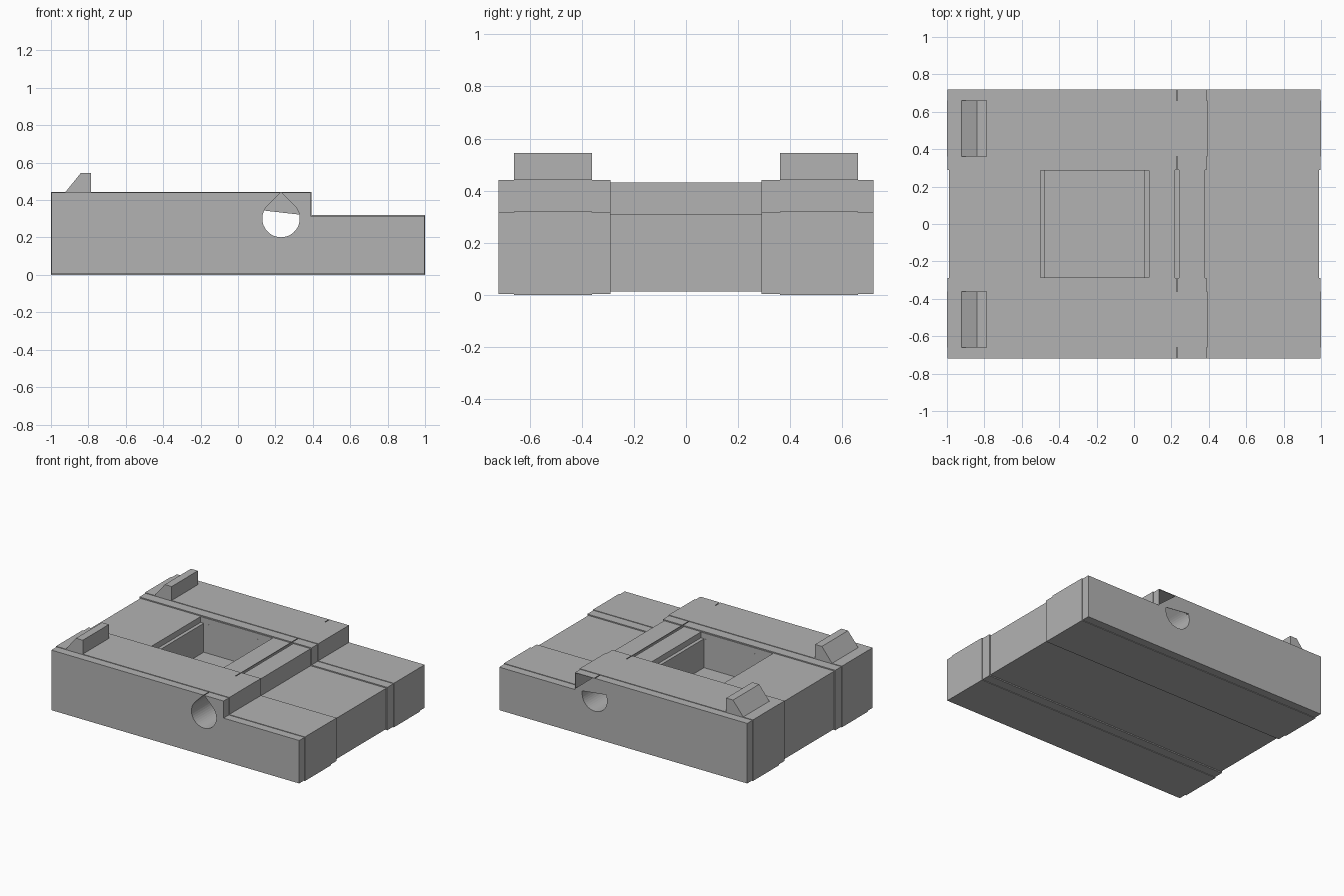
import bpy, bmesh, math

if "Cube" in bpy.data.objects:
    bpy.data.objects.remove(bpy.data.objects["Cube"], do_unlink=True)

grey = bpy.data.materials.new("plain grey")
grey.use_nodes = True
colour = (0.45, 0.45, 0.45, 1)
grey.diffuse_color = colour
grey.node_tree.nodes["Principled BSDF"].inputs["Base Color"].default_value = colour


def loft(name, sections):
    """Bridge matching x-z outlines, given as (y, outline), into a closed solid."""
    bm = bmesh.new()
    rings = [[bm.verts.new((x, y, z)) for x, z in pts] for y, pts in sections]
    for a, b in zip(rings, rings[1:]):
        for i in range(len(a)):
            j = (i + 1) % len(a)
            bm.faces.new((a[i], a[j], b[j], b[i]))
    bm.faces.new(rings[0])
    bm.faces.new(rings[-1])
    bmesh.ops.recalc_face_normals(bm, faces=bm.faces)
    mesh = bpy.data.meshes.new(name)
    bm.to_mesh(mesh)
    bm.free()
    mesh.materials.append(grey)
    obj = bpy.data.objects.new(name, mesh)
    bpy.context.collection.objects.link(obj)
    return obj


def prism(name, pts, y0, y1):
    return loft(name, [(y0, pts), (y1, pts)])


def rect(x0, x1, z0, z1):
    return [(x0, z0), (x1, z0), (x1, z1), (x0, z1)]


def cut(target, cutter):
    cutter.hide_render = True
    mod = target.modifiers.new("cut", 'BOOLEAN')
    mod.operation = 'DIFFERENCE'
    mod.solver = 'EXACT'
    mod.object = cutter
    bpy.context.view_layer.objects.active = target
    bpy.ops.object.modifier_apply(modifier=mod.name)
    bpy.data.objects.remove(cutter, do_unlink=True)


# Stepped block outline, shrunk by d
def block(d):
    return [(-1 + d, d), (1 - d, d), (1 - d, 0.32 - d),
            (0.392 - d, 0.32 - d), (0.392 - d, 0.444 - d), (-1 + d, 0.444 - d)]


# Body with slightly raised and sunken bands along its depth
edges = [-0.72, -0.66, -0.36, -0.29, 0.29, 0.36, 0.66, 0.72]
insets = [0.004, 0, 0.004, 0.012, 0.004, 0, 0.004]
sections = []
for y0, y1, d in zip(edges, edges[1:], insets):
    sections += [(y0, block(d)), (y1, block(d))]
body = loft("body", sections)

# Pocket with a shallow ledge at both ends
cut(body, prism("pocket_cutter", rect(-0.475, 0.055, 0.18, 0.6), -0.285, 0.285))
cut(body, prism("ledge_cutter", rect(-0.5, 0.08, 0.39, 0.6), -0.2851, 0.2851))

# Teardrop tunnel, closed above a slanted line at the back
cx, cz, r = 0.23, 0.301, 0.1
arc = [(cx + r * math.cos(a), cz + r * math.sin(a))
       for a in (math.radians(135 + 270 * i / 32) for i in range(33))]
cut(body, prism("tunnel_cutter", arc + [(cx, cz + r * math.sqrt(2))], -1, 0.717))


def slant(x):
    return 0.345 - 0.115 * (x - 0.13)


low = [(x, z) for x, z in arc if z < slant(x) - 0.003]
low = [(low[0][0], slant(low[0][0]))] + low + [(low[-1][0], slant(low[-1][0]))]
cut(body, prism("opening_cutter", low, 0.7, 1))

# Triangular notch in the back beside the step
cut(body, prism("notch_cutter", [(0.25, 0.436), (0.384, 0.436), (0.384, 0.327)], 0.5, 1))

# Ramped pegs
for side, y in (("front", -0.51), ("back", 0.51)):
    prism(side + "_peg", [(-0.925, 0.44), (-0.785, 0.44), (-0.785, 0.545), (-0.84, 0.545)],
          y - 0.15, y + 0.15)
